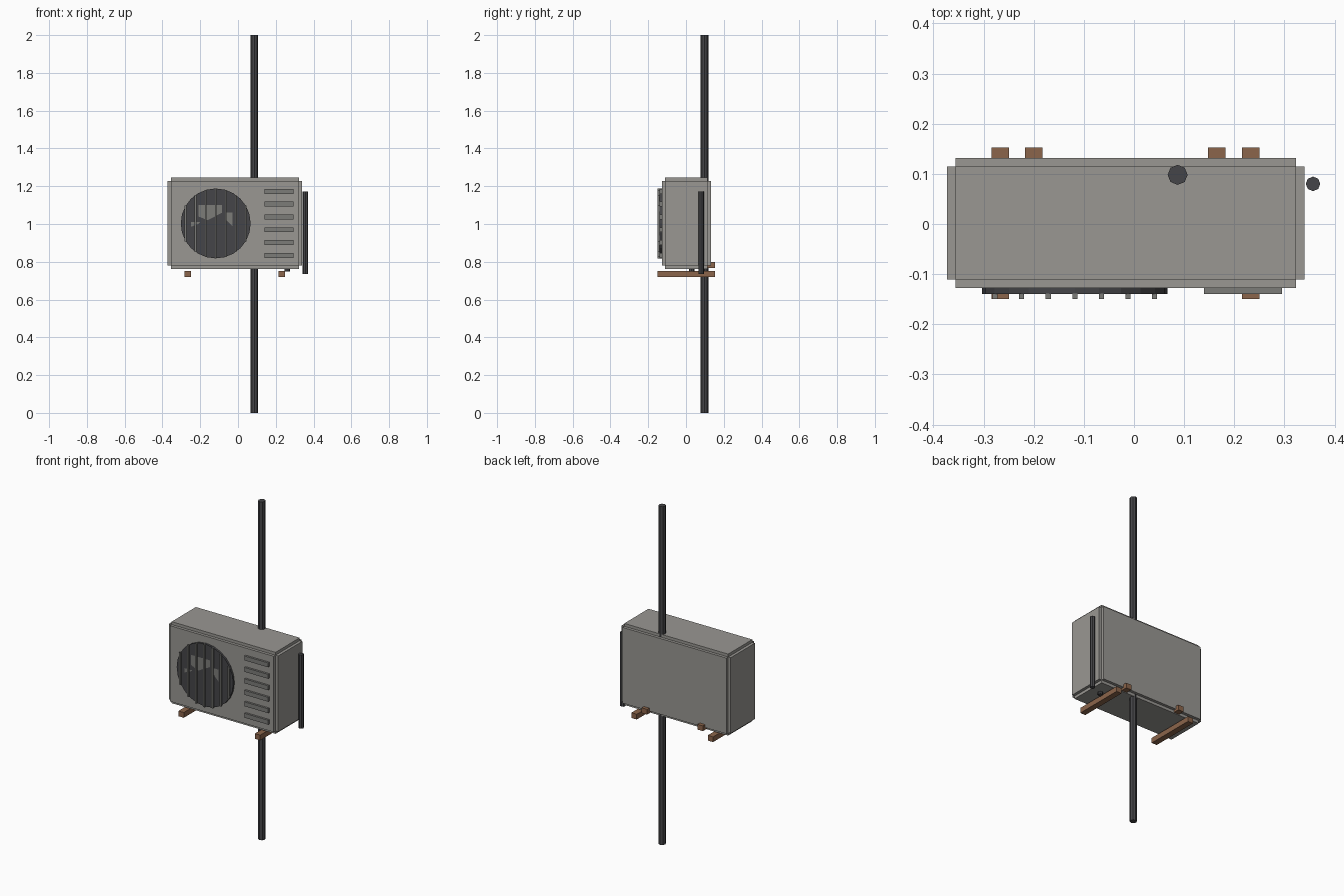
import bpy, math

if "Cube" in bpy.data.objects:
    bpy.data.objects.remove(bpy.data.objects["Cube"])


def material(name, rgb):
    m = bpy.data.materials.new(name)
    m.diffuse_color = (*rgb, 1)
    m.use_nodes = True
    m.node_tree.nodes["Principled BSDF"].inputs["Base Color"].default_value = m.diffuse_color
    return m


CASING = material("casing_grey", (0.32, 0.31, 0.29))
SLAT = material("slat_grey", (0.20, 0.20, 0.19))
DARK = material("dark_grey", (0.06, 0.06, 0.065))
BROWN = material("rust_brown", (0.26, 0.13, 0.07))


def box(name, x, y, z, mat):
    """Box from (min, max) ranges."""
    bpy.ops.mesh.primitive_cube_add(size=1, location=[sum(r) / 2 for r in (x, y, z)])
    o = bpy.context.object
    o.name = name
    o.scale = [r[1] - r[0] for r in (x, y, z)]
    bpy.ops.object.transform_apply(location=False, rotation=False, scale=True)
    o.data.materials.append(mat)
    return o


def cylinder(name, x, y, z, r, sides, mat):
    """Upright cylinder over the z range."""
    bpy.ops.mesh.primitive_cylinder_add(vertices=sides, radius=r, depth=z[1] - z[0],
                                        location=(x, y, sum(z) / 2))
    o = bpy.context.object
    o.name = name
    o.data.materials.append(mat)
    return o


# casing: three crossing boxes give stepped edges
full = [(-0.373, 0.34), (-0.128, 0.132), (0.763, 1.245)]
inset = [(a + 0.017, b - 0.017) for a, b in full]
for i, part in enumerate(("casing_width", "casing_depth", "casing_height")):
    dims = list(inset)
    dims[i] = full[i]
    box(part, *dims, CASING)

# fan disc on the front
FX, FZ, FR = -0.118, 1.003, 0.185
disc = cylinder("fan_disc", FX, -0.133, (FZ - 0.007, FZ + 0.007), FR, 24, DARK)
disc.location = (FX, -0.133, FZ)
disc.rotation_euler.x = math.pi / 2

# parts of the blades showing through the disc
blades = [
    [(-0.21, 1.10), (-0.21, 1.04), (-0.16, 1.02), (-0.085, 1.06), (-0.085, 1.10)],
    [(-0.25, 1.01), (-0.25, 0.985), (-0.21, 1.00), (-0.20, 1.01)],
    [(-0.06, 1.06), (-0.06, 1.02), (-0.03, 0.99), (-0.03, 1.06)],
]
for outline in blades:
    me = bpy.data.meshes.new("fan_blade")
    me.from_pydata([(x, -0.141, z) for x, z in outline], [], [tuple(range(len(outline)))])
    me.materials.append(SLAT)
    bpy.context.collection.objects.link(bpy.data.objects.new("fan_blade", me))

# guard bars following the circle
for i in range(-3, 4):
    x = FX + i * 0.053
    h = math.sqrt(FR ** 2 - (x - FX) ** 2)
    box("fan_guard_bar", (x - 0.005, x + 0.005), (-0.15, -0.139), (FZ - h, FZ + h), SLAT)

# vent slats
for i in range(6):
    z = 0.834 + i * 0.0678
    box("vent_slat", (0.14, 0.295), (-0.14, -0.128), (z - 0.013, z + 0.013), SLAT)

# support rails and rear brackets
for x in (-0.267, 0.2325):
    box("support_rail", (x - 0.0175, x + 0.0175), (-0.15, 0.153), (0.72, 0.751), BROWN)
for x in (-0.2, 0.165):
    box("rear_bracket", (x - 0.0175, x + 0.0175), (0.115, 0.153), (0.767, 0.798), BROWN)

# pole, side pipe and drain stub
cylinder("pole", 0.087, 0.098, (0, 2), 0.02, 8, DARK)
cylinder("side_pipe", 0.357, 0.08, (0.736, 1.172), 0.0145, 8, DARK)
cylinder("drain_stub", 0.26, 0.03, (0.748, 0.78), 0.015, 8, DARK)
